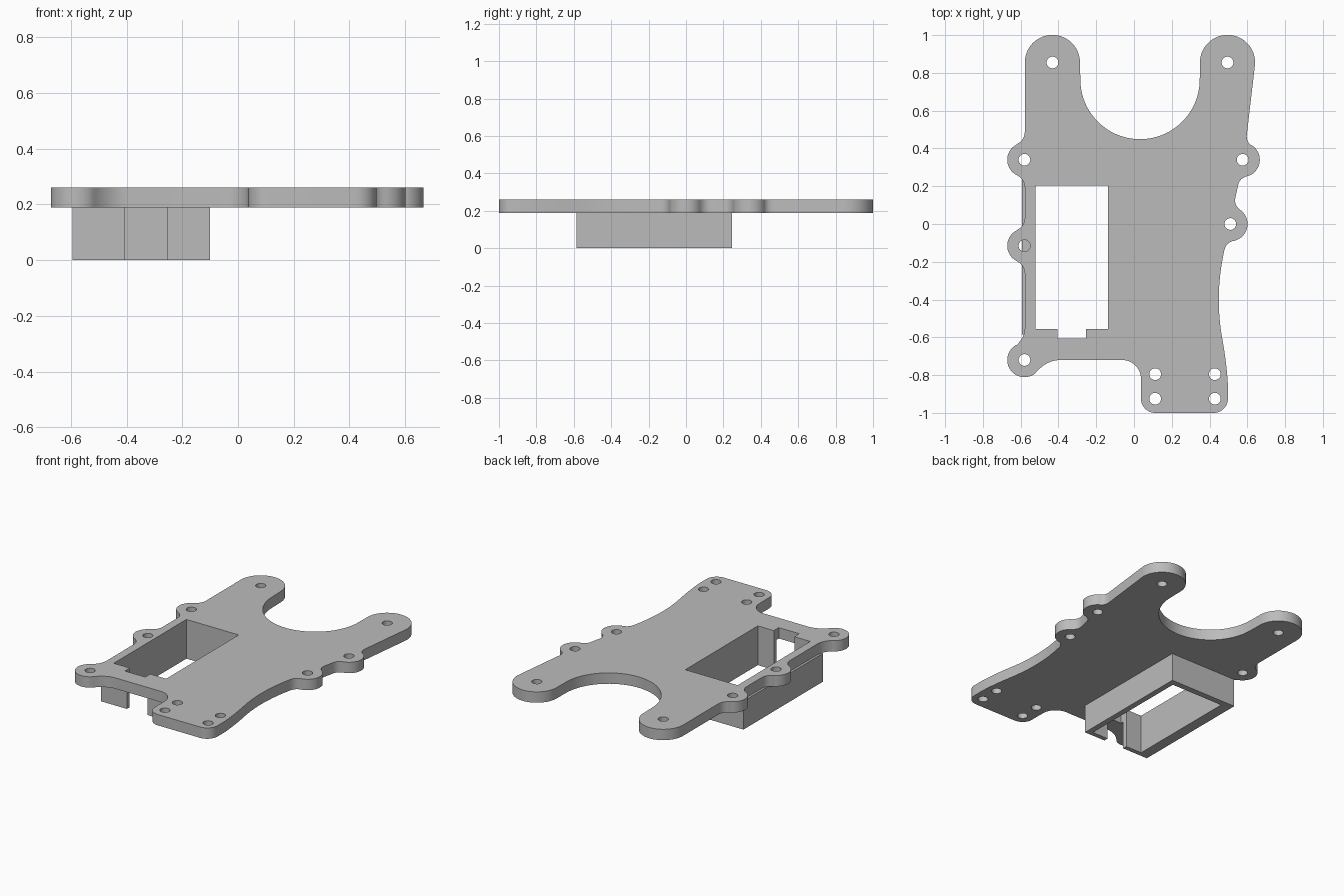
import bpy
from math import cos, sin, radians

if "Cube" in bpy.data.objects:
    bpy.data.objects.remove(bpy.data.objects["Cube"])

grey = bpy.data.materials.new("plain grey")
grey.use_nodes = True
colour = (0.5, 0.5, 0.5, 1)
grey.diffuse_color = colour
grey.node_tree.nodes["Principled BSDF"].inputs["Base Color"].default_value = colour


def arc(cx, cy, r, start, end, steps=20):
    angles = [radians(start + (end - start) * i / steps) for i in range(steps + 1)]
    return [(cx + r * cos(a), cy + r * sin(a)) for a in angles]


def hole(cx, cy, r=0.031):
    return arc(cx, cy, r, 0, 360, 32)[:-1]


def bend(path, control, end, steps=10):
    """Continue the path with a quadratic curve."""
    start = path[-1]
    for i in range(1, steps + 1):
        t = i / steps
        path.append(tuple((1 - t) ** 2 * s + 2 * t * (1 - t) * c + t * t * e
                          for s, c, e in zip(start, control, end)))


def extrude_outlines(name, outlines, bottom, top):
    """Filled flat shape with holes, given thickness and turned into a mesh."""
    curve = bpy.data.curves.new(name, "CURVE")
    curve.dimensions = "2D"
    curve.fill_mode = "BOTH"
    curve.extrude = (top - bottom) / 2
    for outline in outlines:
        spline = curve.splines.new("POLY")
        spline.points.add(len(outline) - 1)
        for point, (x, y) in zip(spline.points, outline):
            point.co = (x, y, 0, 1)
        spline.use_cyclic_u = True
    obj = bpy.data.objects.new(name, curve)
    bpy.context.collection.objects.link(obj)
    obj.location.z = (top + bottom) / 2
    bpy.ops.object.select_all(action="DESELECT")
    obj.select_set(True)
    bpy.context.view_layer.objects.active = obj
    bpy.ops.object.convert(target="MESH")
    obj = bpy.context.object
    bpy.ops.object.mode_set(mode="EDIT")
    bpy.ops.mesh.select_all(action="SELECT")
    bpy.ops.mesh.remove_doubles(threshold=0.0005)
    bpy.ops.mesh.normals_make_consistent(inside=False)
    bpy.ops.object.mode_set(mode="OBJECT")
    bpy.ops.object.shade_smooth_by_angle(angle=radians(35))
    obj.data.materials.clear()
    obj.data.materials.append(grey)
    return obj


LOBE = 0.091
EDGE = -0.578

# Plate outline, counter-clockwise: front tab and waisted left side
rim = arc(0.112, -0.925, 0.075, 180, 270, 10) + arc(0.422, -0.925, 0.075, 270, 360, 10)
rim.append((0.497, -0.85))
bend(rim, (0.492, -0.75), (0.468, -0.61))
bend(rim, (0.425, -0.38), (0.478, -0.14))
bend(rim, (0.488, -0.095), (0.53, -0.089), 6)

# Two screw lobes on the left side
rim += arc(0.51, 0, LOBE, -70, 58)
bend(rim, (0.528, 0.105), (0.537, 0.14), 6)
rim.append((0.552, 0.21))
bend(rim, (0.56, 0.245), (0.606, 0.255), 6)
rim += arc(0.575, 0.34, LOBE, -65, 55)
bend(rim, (0.59, 0.43), (0.598, 0.48), 6)

# Prongs with the round bay between them
rim += arc(0.495, 0.855, 0.146, -4, 180, 32)
rim += arc(0.032, 0.765, 0.316, 0, -180, 48)
rim += arc(-0.432, 0.855, 0.146, 0, 180, 32)

# Screw lobes on the right side
for y in (0.34, -0.115):
    rim.append((EDGE, y + 0.15))
    bend(rim, (EDGE, y + 0.105), (-0.617, y + 0.085), 6)
    rim += arc(-0.58, y, LOBE, 115, 245)
    bend(rim, (EDGE, y - 0.105), (EDGE, y - 0.15), 6)
rim.append((EDGE, -0.55))
bend(rim, (EDGE, -0.60), (-0.622, -0.641), 8)
rim += arc(-0.58, -0.72, LOBE, 118, 308, 28)
bend(rim, (-0.465, -0.72), (-0.39, -0.72), 10)
rim += arc(-0.063, -0.82, 0.1, 90, 0, 12)

# Window with a cable notch
left, right, front, back = -0.522, -0.138, -0.555, 0.205
slot_left, slot_right = -0.405, -0.255
window = [(left, back), (left, front), (slot_left, front), (slot_left, -0.607),
          (slot_right, -0.607), (slot_right, front), (right, front), (right, back)]

screws = [(-0.432, 0.855), (0.495, 0.855), (-0.58, 0.34), (0.575, 0.34), (0.51, 0),
          (-0.58, -0.115), (-0.58, -0.72)]
screws += [(x, y) for x in (0.112, 0.428) for y in (-0.795, -0.925)]

extrude_outlines("mounting_plate", [rim, window] + [hole(x, y) for x, y in screws], 0.188, 0.26)

# Open frame below the window, split at the front by the cable slot
x0, x1, y0, y1 = -0.593, -0.10, -0.585, 0.245
frame = [(slot_left, y0), (slot_left, front), (left, front), (left, back),
         (right, back), (right, front), (slot_right, front), (slot_right, y0),
         (x1, y0), (x1, y1), (x0, y1), (x0, y0)]
extrude_outlines("holder_frame", [frame], 0, 0.188)
